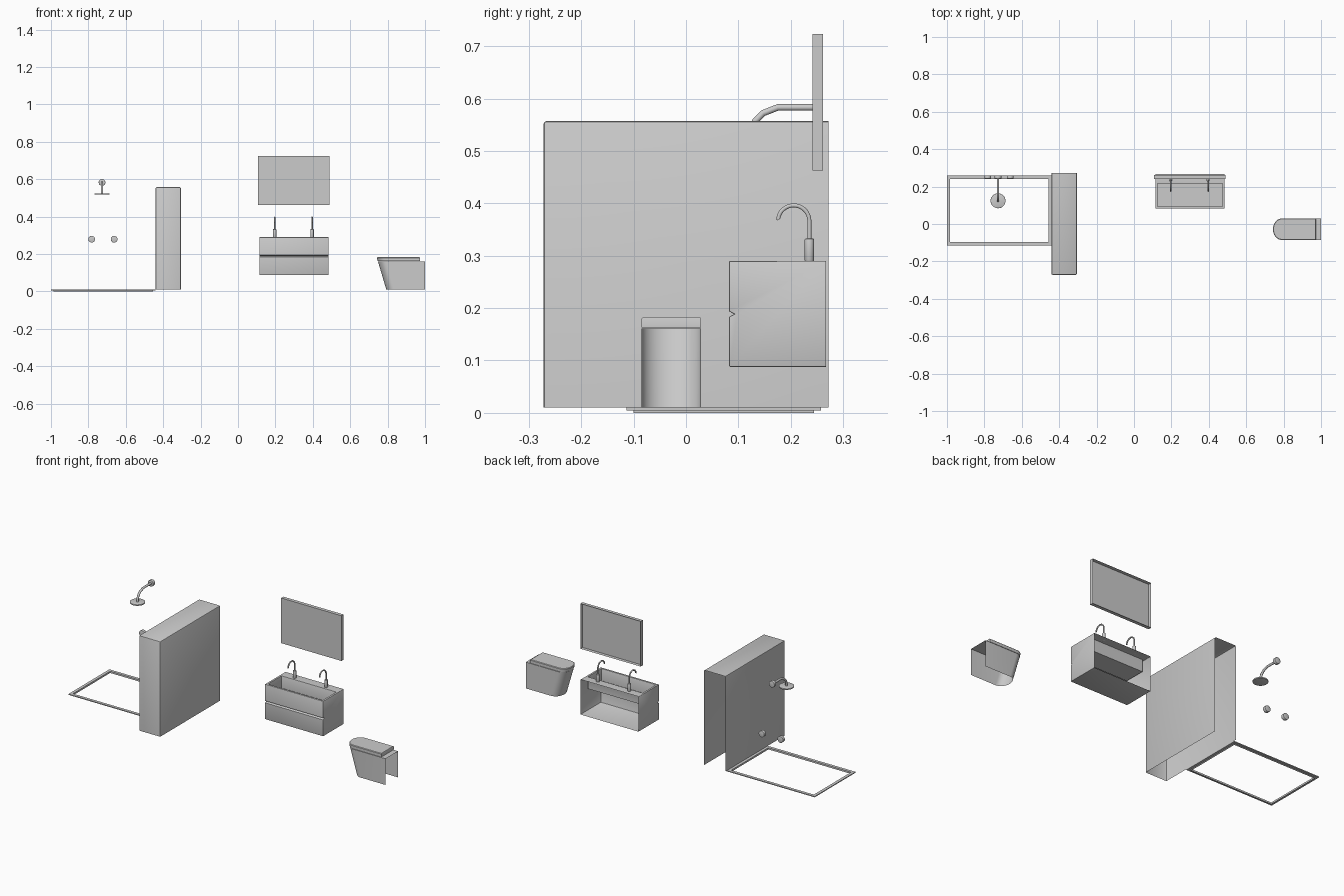
import bpy, bmesh, math
from mathutils import Matrix, Vector

if "Cube" in bpy.data.objects:
    bpy.data.objects.remove(bpy.data.objects["Cube"])


def finish(bm, name, smooth=None):
    me = bpy.data.meshes.new(name)
    bm.to_mesh(me)
    bm.free()
    ob = bpy.data.objects.new(name, me)
    bpy.context.collection.objects.link(ob)
    if smooth:
        shade(ob, smooth)
    return ob


def shade(ob, angle=35):
    bpy.ops.object.select_all(action='DESELECT')
    ob.select_set(True)
    bpy.context.view_layer.objects.active = ob
    bpy.ops.object.shade_smooth_by_angle(angle=math.radians(angle))


def box_bm(lo, hi):
    bm = bmesh.new()
    lo, hi = Vector(lo), Vector(hi)
    size = hi - lo
    bmesh.ops.create_cube(bm, size=1, matrix=Matrix.Translation((lo + hi) / 2) @ Matrix.Diagonal((*size, 1)))
    return bm


def open_faces(bm, *dirs):
    """Remove the faces that point along the given directions."""
    bm.normal_update()
    gone = [f for f in bm.faces if any(f.normal.dot(Vector(d)) > 0.99 for d in dirs)]
    bmesh.ops.delete(bm, geom=gone, context='FACES')


def bevel_convex(bm, width):
    bm.normal_update()
    edges = [e for e in bm.edges if len(e.link_faces) == 2 and e.calc_face_angle_signed() > 1.4]
    bmesh.ops.bevel(bm, geom=edges, offset=width, segments=2, profile=0.5, affect='EDGES')


def cylinder(name, loc, r, depth, axis='Z', segs=32):
    bm = bmesh.new()
    rot = Matrix.Rotation(math.pi / 2, 4, 'X') if axis == 'Y' else Matrix.Identity(4)
    bmesh.ops.create_cone(bm, cap_ends=True, segments=segs, radius1=r, radius2=r, depth=depth,
                          matrix=Matrix.Translation(loc) @ rot)
    rim = [e for e in bm.edges if e.calc_face_angle(0) > 1]
    bmesh.ops.bevel(bm, geom=rim, offset=0.0015, segments=2, profile=0.5, affect='EDGES')
    return finish(bm, name, 35)


def tube(name, pts, r):
    cu = bpy.data.curves.new(name, 'CURVE')
    cu.dimensions = '3D'
    cu.bevel_depth = r
    cu.bevel_resolution = 3
    cu.use_fill_caps = True
    sp = cu.splines.new('POLY')
    sp.points.add(len(pts) - 1)
    for p, co in zip(sp.points, pts):
        p.co = (*co, 1)
    ob = bpy.data.objects.new(name, cu)
    bpy.context.collection.objects.link(ob)
    bpy.ops.object.select_all(action='DESELECT')
    ob.select_set(True)
    bpy.context.view_layer.objects.active = ob
    bpy.ops.object.convert(target='MESH')
    shade(bpy.context.object, 50)


# Shower floor frame: flange with a short inner lip swept round a rectangle
bm = bmesh.new()
section = [(0, 0), (0, .01), (.017, .01), (.017, .005), (.003, .005), (.003, 0)]
x0, x1, y0, y1 = -.983, -.457, -.097, .241
loops = [[bm.verts.new((x, y, z)) for x, y in
          ((x0 - d, y0 - d), (x1 + d, y0 - d), (x1 + d, y1 + d), (x0 - d, y1 + d))] for d, z in section]
for i, a in enumerate(loops):
    b = loops[(i + 1) % len(loops)]
    for k in range(4):
        n = (k + 1) % 4
        bm.faces.new((a[k], a[n], b[n], b[k]))
bmesh.ops.recalc_face_normals(bm, faces=bm.faces)
finish(bm, "shower_floor_frame")

# Partition wall, open at back and bottom
bm = box_bm((-.441, -.272, .01), (-.305, .272, .557))
open_faces(bm, (0, 1, 0), (0, 0, -1))
bevel_convex(bm, .006)
finish(bm, "partition_wall", 30)

# Shower head, arm, wall flange and two taps
SX = -.727
cylinder("shower_head", (SX, .124, .521), .04, .007)
tube("shower_arm", [(SX, y, z) for y, z in
     ((.124, .522), (.125, .54), (.132, .557), (.147, .572), (.175, .583), (.25, .583))], .0065)
cylinder("shower_flange", (SX, .251, .583), .018, .018, 'Y')
for i, x in enumerate((-.782, -.662)):
    cylinder(f"shower_tap_{i + 1}", (x, .251, .279), .018, .018, 'Y')

# Mirror panel, open at back
bm = box_bm((.106, .241, .463), (.49, .261, .723))
open_faces(bm, (0, 1, 0))
finish(bm, "mirror")

# Vanity cabinet: side profile with drawer groove, extruded, basin sunk in the top
bm = bmesh.new()
profile = [(.267, .088), (.082, .088), (.082, .183), (.092, .1885), (.082, .194), (.082, .29), (.267, .29)]
side = bm.faces.new([bm.verts.new((.114, y, z)) for y, z in profile])
ext = bmesh.ops.extrude_face_region(bm, geom=[side], use_keep_orig=True)
bmesh.ops.translate(bm, vec=(.371, 0, 0), verts=[g for g in ext['geom'] if isinstance(g, bmesh.types.BMVert)])
bmesh.ops.recalc_face_normals(bm, faces=bm.faces)
open_faces(bm, (0, 1, 0))
top = next(f for f in bm.faces if f.normal.z > .99)
bmesh.ops.inset_individual(bm, faces=[top], thickness=.017)
for v in top.verts:
    if v.co.y > .2:
        v.co.y = .216
basin = bmesh.ops.extrude_discrete_faces(bm, faces=[top])['faces'][0]
bmesh.ops.translate(bm, vec=(0, 0, -.07), verts=basin.verts)
bevel_convex(bm, .0025)
finish(bm, "vanity_cabinet", 30)

# Pair of gooseneck faucets
for i, x in enumerate((.196, .396)):
    cylinder(f"faucet_base_{i + 1}", (x, .2355, .311), .009, .043, segs=24)
    arc = [math.radians(a) for a in range(0, 171, 10)]
    tube(f"faucet_spout_{i + 1}", [(x, .2355, .33)] +
         [(x, .2055 + .03 * math.cos(a), .366 + .03 * math.sin(a)) for a in arc] + [(x, .177, .369)], .004)


# Toilet: loft of D-shaped outlines
def outline(bm, front, back, z, inset=0):
    pts = [(back, .029 - inset)]
    for k in range(17):
        a = math.pi / 2 + math.pi * k / 16
        pts.append((front + .046 + (.046 - inset) * math.cos(a), -.028 + (.057 - inset) * math.sin(a)))
    pts.append((back, -.085 + inset))
    return [bm.verts.new((x, y, z)) for x, y in pts]


def loft(bm, rings, closed):
    for a, b in zip(rings, rings[1:]):
        for k in range(len(a) if closed else len(a) - 1):
            n = (k + 1) % len(a)
            bm.faces.new((a[k], a[n], b[n], b[k]))


# Bowl, open at back and bottom
bm = bmesh.new()
rings = [outline(bm, .793, 1, .01), outline(bm, .748, 1, .161)]
loft(bm, rings, False)
bm.faces.new(rings[-1])
bmesh.ops.recalc_face_normals(bm, faces=bm.faces)
finish(bm, "toilet_bowl", 35)

# Lid with a softened top edge
bm = bmesh.new()
rings = [outline(bm, .746, .972, .163), outline(bm, .743, .972, .18), outline(bm, .743, .97, .183, .003)]
loft(bm, rings, True)
bm.faces.new(rings[0])
bm.faces.new(rings[-1])
bmesh.ops.recalc_face_normals(bm, faces=bm.faces)
finish(bm, "toilet_lid", 35)
